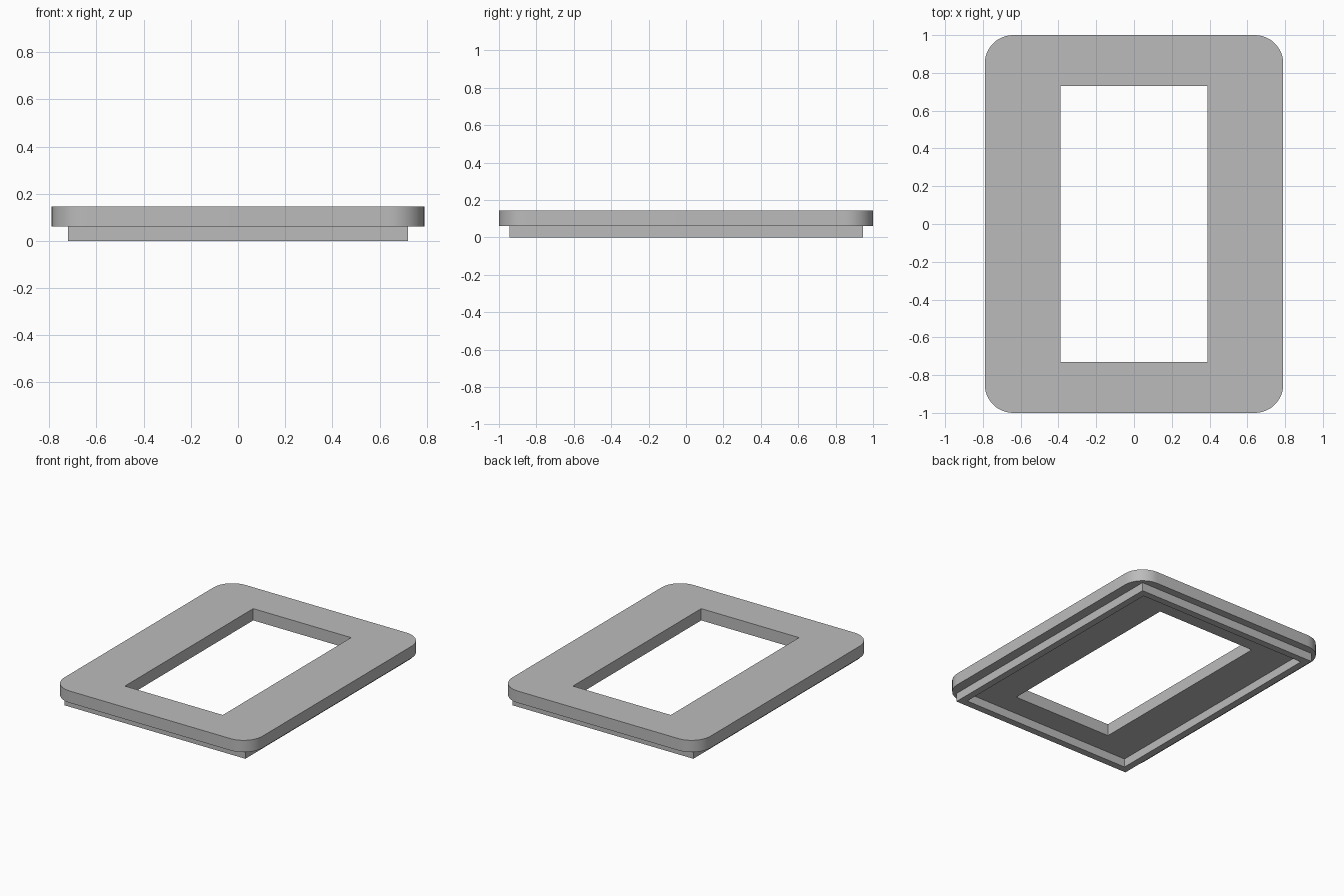
import bpy, bmesh, math

if "Cube" in bpy.data.objects:
    bpy.data.objects.remove(bpy.data.objects["Cube"], do_unlink=True)

grey = bpy.data.materials.new("plain grey")
colour = (0.5, 0.5, 0.5, 1.0)
grey.diffuse_color = colour
grey.use_nodes = True
grey.node_tree.nodes["Principled BSDF"].inputs["Base Color"].default_value = colour


def rectangle(half_x, half_y, radius=0.0, steps=12):
    """Counter-clockwise outline, with rounded corners if a radius is given."""
    points = []
    for i, (sx, sy) in enumerate([(1, 1), (-1, 1), (-1, -1), (1, -1)]):
        if not radius:
            points.append((sx * half_x, sy * half_y))
            continue
        for s in range(steps + 1):
            a = math.pi / 2 * (i + s / steps)
            points.append((sx * (half_x - radius) + radius * math.cos(a),
                           sy * (half_y - radius) + radius * math.sin(a)))
    return points


def frame(name, outer, inner, bottom, top):
    """Extrude the ring between two outlines into a solid frame."""
    bm = bmesh.new()
    edges = []
    for outline in (outer, inner):
        verts = [bm.verts.new((x, y, bottom)) for x, y in outline]
        edges += [bm.edges.new((v, verts[i - 1])) for i, v in enumerate(verts)]
    bmesh.ops.triangle_fill(bm, edges=edges, use_beauty=True)
    ring = bmesh.ops.extrude_face_region(bm, geom=bm.faces[:])
    moved = [g for g in ring["geom"] if isinstance(g, bmesh.types.BMVert)]
    bmesh.ops.translate(bm, verts=moved, vec=(0, 0, top - bottom))
    bmesh.ops.recalc_face_normals(bm, faces=bm.faces[:])
    mesh = bpy.data.meshes.new(name)
    bm.to_mesh(mesh)
    bm.free()
    obj = bpy.data.objects.new(name, mesh)
    bpy.context.collection.objects.link(obj)
    mesh.materials.append(grey)
    bpy.ops.object.select_all(action="DESELECT")
    obj.select_set(True)
    bpy.context.view_layer.objects.active = obj
    bpy.ops.object.shade_smooth_by_angle(angle=math.radians(30))


# Rounded cover plate with a rectangular opening
frame("cover_plate", rectangle(0.79, 1.0, 0.15), rectangle(0.39, 0.73), 0.06, 0.145)

# Thin square-cornered lip standing below the plate
frame("locating_lip", rectangle(0.72, 0.945), rectangle(0.67, 0.895), 0.0, 0.06)
